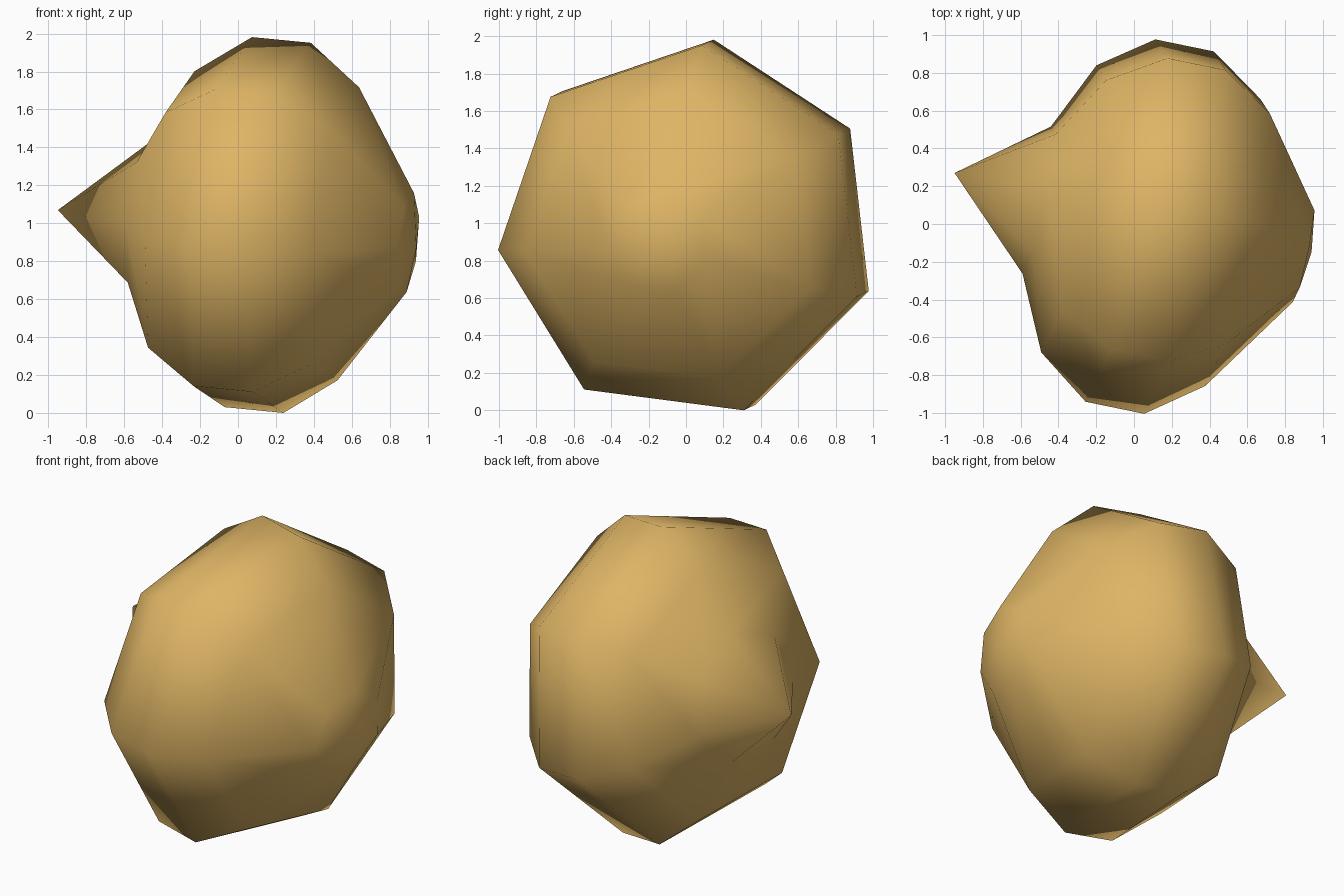
import bpy, bmesh, math
from mathutils import Vector

cube = bpy.data.objects.get("Cube")
if cube:
    bpy.data.objects.remove(cube, do_unlink=True)

# Tan material
tan = bpy.data.materials.new("warm_tan")
tan.use_nodes = True
colour = (0.73, 0.46, 0.13, 1)
tan.diffuse_color = colour
tan.node_tree.nodes["Principled BSDF"].inputs["Base Color"].default_value = colour

# Tilted frame of the seven-sided body
SIDES = 7
PHASE = math.radians(83.8)
centre = Vector((0.11, 0.01, 0.98))
axis = Vector((0.975, -0.2, -0.095)).normalized()
side = Vector((0, 1, 0))
side = (side - axis * side.dot(axis)).normalized()
up = axis.cross(side)

# Rings as (distance along axis, radius)
rings = [(-0.63, 0.41), (-0.445, 0.80), (-0.159, 1.01),
         (0.159, 1.01), (0.445, 0.80), (0.806, 0.27)]
spike_tip = Vector((-0.95, 0.27, 1.08))
blunt_tip = Vector((0.94, -0.15, 0.88))

bm = bmesh.new()


def ring(distance, radius):
    verts = []
    for i in range(SIDES):
        a = PHASE + math.tau * i / SIDES
        offset = side * math.cos(a) + up * math.sin(a)
        verts.append(bm.verts.new(centre + axis * distance + offset * radius))
    return verts


def cap(tip, loop):
    top = bm.verts.new(tip)
    for i in range(SIDES):
        bm.faces.new((top, loop[i], loop[(i + 1) % SIDES]))


# Body bands, pulled-out spike and blunt end
loops = [ring(*r) for r in rings]
for a, b in zip(loops, loops[1:]):
    for i in range(SIDES):
        j = (i + 1) % SIDES
        bm.faces.new((a[i], a[j], b[j], b[i]))
cap(spike_tip, loops[0])
cap(blunt_tip, loops[-1])

# Rest the body on the ground
lowest = min(v.co.z for v in bm.verts)
bmesh.ops.translate(bm, verts=bm.verts, vec=(0, 0, -lowest))
bmesh.ops.recalc_face_normals(bm, faces=bm.faces)
for f in bm.faces:
    f.smooth = True

mesh = bpy.data.meshes.new("spiked_stone")
bm.to_mesh(mesh)
bm.free()
mesh.materials.append(tan)
bpy.context.collection.objects.link(bpy.data.objects.new("spiked_stone", mesh))
